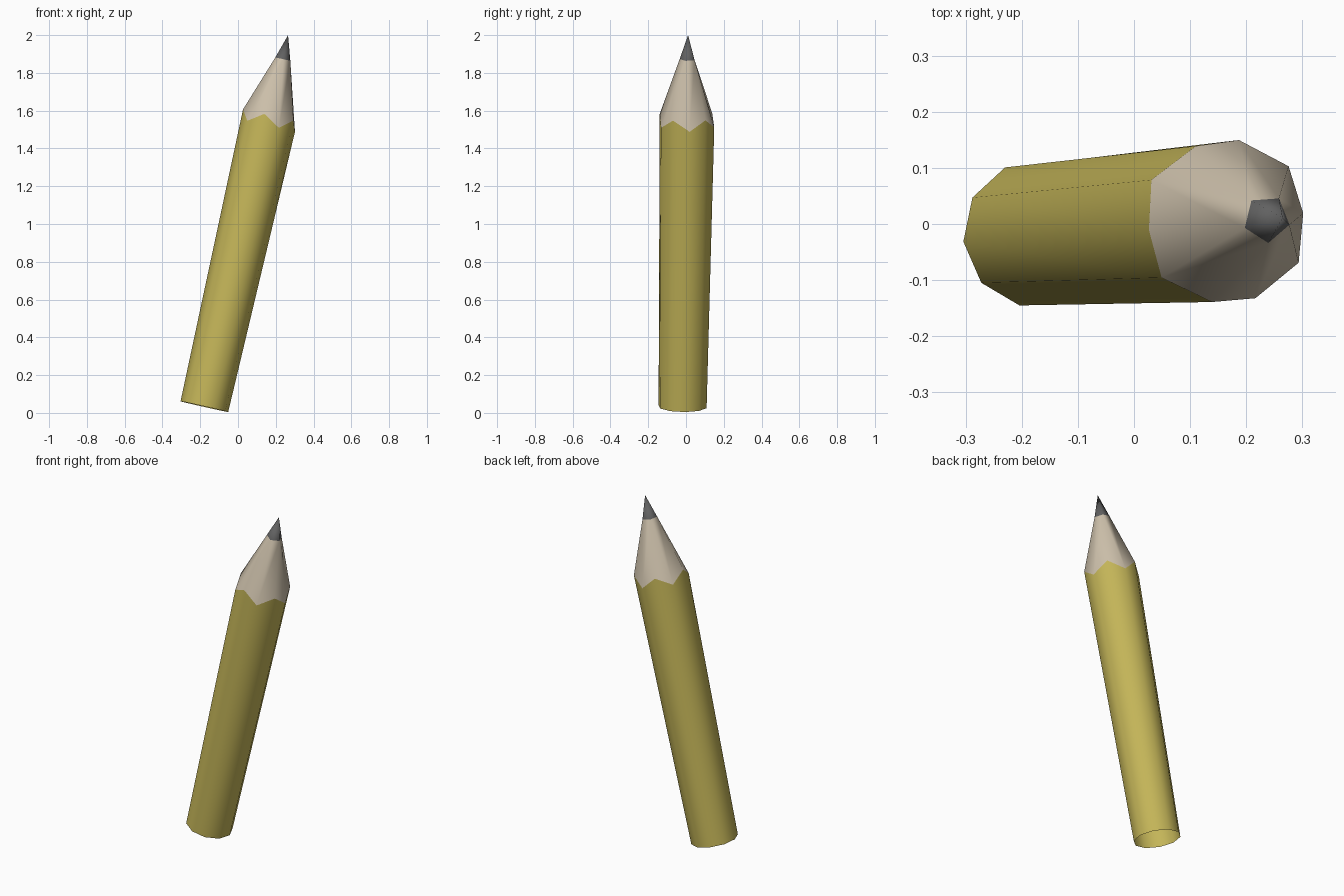
import bpy
import bmesh
from math import cos, sin, radians
from mathutils import Vector

if "Cube" in bpy.data.objects:
    bpy.data.objects.remove(bpy.data.objects["Cube"], do_unlink=True)

# Leaning axis, from the centre of the open end to the point
BASE = Vector((-0.178, -0.018, 0.033))
TIP = Vector((0.265, 0.011, 2.0))
LEAN = Vector((0, 0, 1)).rotation_difference(TIP - BASE)
LENGTH = (TIP - BASE).length
SIDES = 10


def make_material(name, color):
    mat = bpy.data.materials.new(name)
    mat.use_nodes = True
    mat.diffuse_color = (*color, 1)
    bsdf = mat.node_tree.nodes["Principled BSDF"]
    bsdf.inputs["Base Color"].default_value = (*color, 1)
    bsdf.inputs["Roughness"].default_value = 0.6
    return mat


def point(angle, radius, along):
    a = radians(angle)
    return BASE + LEAN @ Vector((radius * cos(a), radius * sin(a), along))


def build(name, mat, rings, faces_of):
    """Make a smooth object from rings of points and a face rule."""
    bm = bmesh.new()
    verts = [[bm.verts.new(p) for p in ring] for ring in rings]
    for face in faces_of(*verts):
        bm.faces.new(face)
    mesh = bpy.data.meshes.new(name)
    bm.to_mesh(mesh)
    bm.free()
    mesh.materials.append(mat)
    mesh.polygons.foreach_set("use_smooth", [True] * len(mesh.polygons))
    obj = bpy.data.objects.new(name, mesh)
    bpy.context.collection.objects.link(obj)
    return obj


# Rings: open end, zigzag paint edge (low and high in turn), lead edge
end_ring = [point(6 + 36 * i, 0.13, 0) for i in range(SIDES)]
paint_edge = [point(6 + 36 * i, 0.147 if i % 2 else 0.149, 1.58 if i % 2 else 1.525)
              for i in range(SIDES)]
lead_edge = [point(58 + 72 * k, 0.043, 1.886) for k in range(5)]


def tube_faces(low, high):
    for i in range(SIDES):
        j = (i + 1) % SIDES
        yield low[i], low[j], high[j], high[i]


def cone_faces(zigzag, ring):
    for k in range(5):
        a, b, c = (zigzag[(2 * k + n) % SIDES] for n in range(3))
        yield a, b, ring[k]
        yield b, c, ring[k]
        yield c, ring[(k + 1) % 5], ring[k]


def point_faces(ring, tip):
    for k in range(5):
        yield ring[k], ring[(k + 1) % 5], tip[0]


yellow = make_material("yellow paint", (0.56, 0.47, 0.10))
wood = make_material("bare wood", (0.60, 0.52, 0.40))
grey = make_material("grey lead", (0.12, 0.12, 0.12))

build("painted_body", yellow, [end_ring, paint_edge], tube_faces)
build("sharpened_wood", wood, [paint_edge, lead_edge], cone_faces)
build("lead_tip", grey, [lead_edge, [point(0, 0, LENGTH)]], point_faces)
